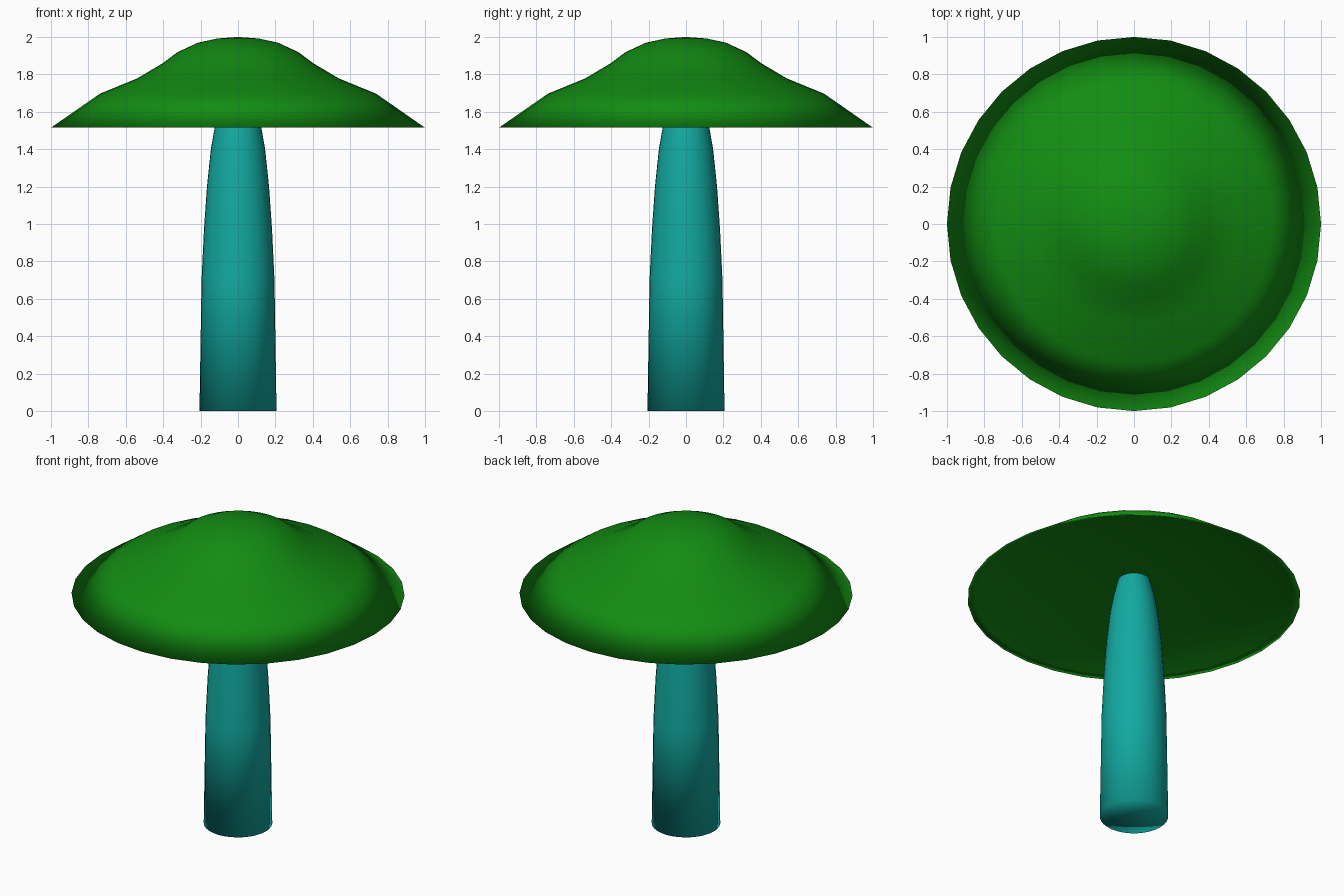
import bpy, bmesh, math

if "Cube" in bpy.data.objects:
    bpy.data.objects.remove(bpy.data.objects["Cube"])

SIDES = 32


def material(name, rgb):
    m = bpy.data.materials.new(name)
    m.diffuse_color = (*rgb, 1.0)
    m.use_nodes = True
    m.node_tree.nodes["Principled BSDF"].inputs["Base Color"].default_value = m.diffuse_color
    return m


def lathe(name, profile, mat):
    """Spin (radius, height) points round z; a zero radius closes to a pole."""
    bm = bmesh.new()
    rings = []
    for r, z in profile:
        if r == 0:
            rings.append([bm.verts.new((0, 0, z))] * SIDES)
        else:
            rings.append([bm.verts.new((r * math.cos(2 * math.pi * i / SIDES),
                                        r * math.sin(2 * math.pi * i / SIDES), z))
                          for i in range(SIDES)])
    for a, b in zip(rings, rings[1:]):
        for i in range(SIDES):
            j = (i + 1) % SIDES
            corners = list(dict.fromkeys((a[i], a[j], b[j], b[i])))
            bm.faces.new(corners).smooth = True
    bmesh.ops.recalc_face_normals(bm, faces=bm.faces)
    me = bpy.data.meshes.new(name)
    bm.to_mesh(me)
    bm.free()
    me.materials.append(mat)
    ob = bpy.data.objects.new(name, me)
    bpy.context.collection.objects.link(ob)
    return ob


green = material("cap green", (0.006, 0.262, 0.006))
teal = material("stem teal", (0.006, 0.40, 0.355))

# Tapering stem, running up into the hollow of the cap
lathe("mushroom_stem", [(0, 0), (0.206, 0), (0.195, 0.70), (0.182, 0.97),
                        (0.166, 1.20), (0.145, 1.40), (0.125, 1.515),
                        (0.095, 1.635), (0.08, 1.68), (0, 1.68)], teal)

# Bell-shaped cap with sharp rim and shallow dished underside
lathe("mushroom_cap", [(0, 1.635), (0.40, 1.62), (0.75, 1.575), (0.96, 1.53),
                       (1.0, 1.515), (0.738, 1.697), (0.54, 1.778),
                       (0.405, 1.858), (0.325, 1.918), (0.215, 1.969),
                       (0.11, 1.992), (0, 2.0)], green)
